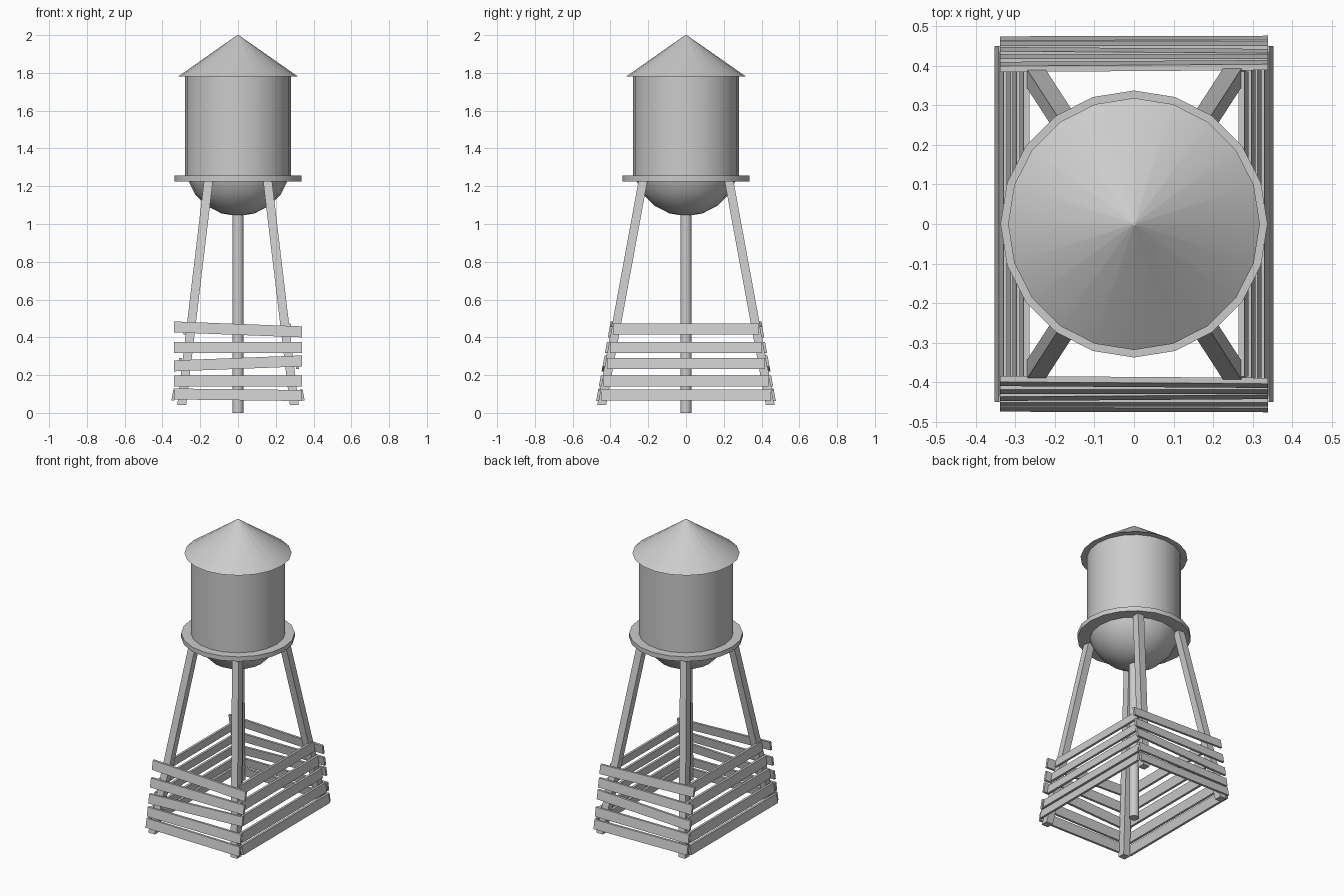
import bpy, bmesh, math
from mathutils import Matrix

cube = bpy.data.objects.get("Cube")
if cube:
    bpy.data.objects.remove(cube, do_unlink=True)

SIDES = 20
SLOPE = 0.182          # inward lean of the fence per unit of height

grey = bpy.data.materials.new("plain_grey")
grey.use_nodes = True
grey.diffuse_color = (0.6, 0.6, 0.6, 1)
for node in grey.node_tree.nodes:
    if node.type == 'BSDF_PRINCIPLED':
        node.inputs["Base Color"].default_value = (0.6, 0.6, 0.6, 1)


def finish(name, bm, smooth=False):
    bmesh.ops.recalc_face_normals(bm, faces=bm.faces)
    mesh = bpy.data.meshes.new(name)
    bm.to_mesh(mesh)
    bm.free()
    mesh.materials.append(grey)
    obj = bpy.data.objects.new(name, mesh)
    bpy.context.collection.objects.link(obj)
    if smooth:
        bpy.ops.object.select_all(action='DESELECT')
        obj.select_set(True)
        bpy.context.view_layer.objects.active = obj
        bpy.ops.object.shade_smooth_by_angle(angle=math.radians(30))
    return obj


def drum(name, r_low, r_top, z_low, z_top, sides=SIDES):
    """Closed round solid standing between two heights."""
    bm = bmesh.new()
    bmesh.ops.create_cone(bm, cap_ends=True, segments=sides, radius1=r_low,
                          radius2=r_top, depth=z_top - z_low,
                          matrix=Matrix.Translation((0, 0, (z_low + z_top) / 2)))
    finish(name, bm, True)


def sheared_box(name, place):
    """Unit box whose corners (-1 or 1 on each axis) are moved by a rule."""
    bm = bmesh.new()
    bmesh.ops.create_cube(bm, size=2)
    for v in bm.verts:
        v.co = place(*v.co)
    return finish(name, bm)


# Tank, roof, balcony ring and feed pipe
drum("roof", 0.318, 0.004, 1.78, 2.0)
drum("tank", 0.28, 0.28, 1.24, 1.785)
drum("balcony_ring", 0.337, 0.337, 1.226, 1.256)
drum("feed_pipe", 0.03, 0.03, 0, 1.1, 16)

# Rounded tank bottom: lower half of a sphere
bm = bmesh.new()
bmesh.ops.create_uvsphere(bm, u_segments=SIDES, v_segments=10, radius=0.28,
                          matrix=Matrix.Translation((0, 0, 1.322)))
bmesh.ops.bisect_plane(bm, geom=bm.verts[:] + bm.edges[:] + bm.faces[:],
                       plane_co=(0, 0, 1.24), plane_no=(0, 0, 1), clear_outer=True)
finish("tank_bottom", bm, True)

# Four leaning legs
for sx, x_name in ((1, "left"), (-1, "right")):
    for sy, y_name in ((1, "back"), (-1, "front")):
        def leg(x, y, z):
            t = (z + 1) / 2
            return (sx * (0.298 - 0.142 * t) + 0.0235 * x,
                    sy * (0.446 - 0.219 * t) + 0.0235 * y,
                    0.042 + 1.19 * t)
        sheared_box(f"{y_name}_{x_name}_leg", leg)

# Fence slats: (height at -x end, height at +x end, side slat height)
SLATS = [(0.100, 0.092, 0.095), (0.169, 0.169, 0.168), (0.249, 0.275, 0.262),
         (0.347, 0.347, 0.347), (0.455, 0.429, 0.443)]
HALF_H, HALF_T = 0.029, 0.0075

for i, (z_right, z_left, z_side) in enumerate(SLATS, 1):
    for s, side in ((-1, "front"), (1, "back")):
        def cross_slat(x, y, z):
            height = (z_right + z_left) / 2 + x * (z_left - z_right) / 2 + z * HALF_H
            return (0.338 * x, s * (0.463 - SLOPE * (height - 0.09)) + HALF_T * y, height)
        sheared_box(f"{side}_slat_{i}", cross_slat)
    for s, side in ((-1, "right"), (1, "left")):
        def long_slat(x, y, z):
            height = z_side + z * HALF_H
            reach = 0.449 - SLOPE * (z_side - 0.095)
            return (s * (0.34 - SLOPE * (height - 0.095)) + HALF_T * x, reach * y, height)
        sheared_box(f"{side}_slat_{i}", long_slat)
